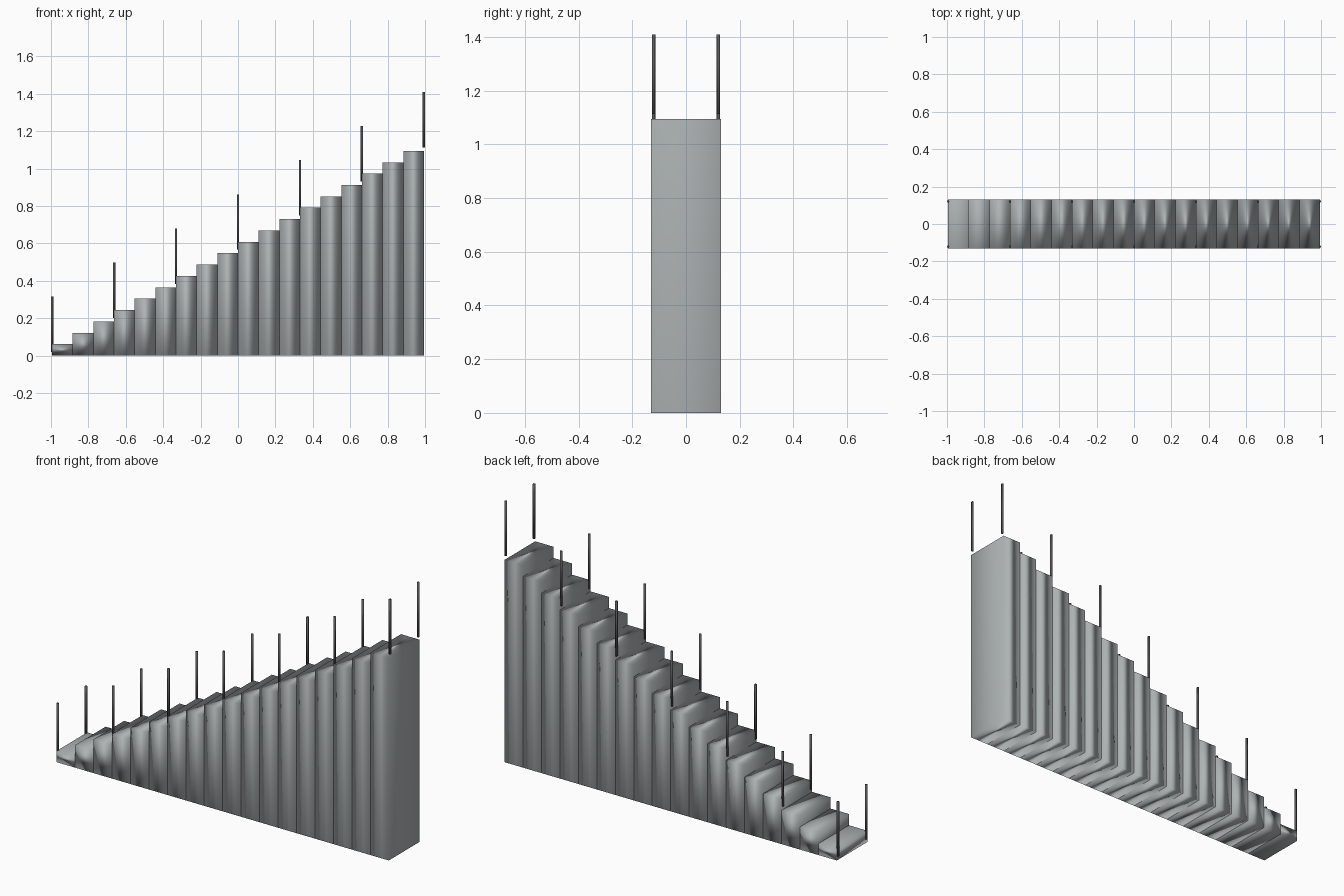
import bpy

cube = bpy.data.objects.get("Cube")
if cube:
    bpy.data.objects.remove(cube, do_unlink=True)

STEPS = 18
HALF_LENGTH = 0.994
RUN = 2 * HALF_LENGTH / STEPS
RISE = 0.0608
HALF_WIDTH = 0.131
POST_RADIUS = 0.0065
POST_HEIGHT = 0.296
POST_GAP = 0.019
POST_Y = 0.121


def make_material(name, colour):
    mat = bpy.data.materials.new(name)
    mat.use_nodes = True
    mat.diffuse_color = colour
    mat.node_tree.nodes["Principled BSDF"].inputs["Base Color"].default_value = colour
    return mat


def finish(name, mat):
    obj = bpy.context.object
    obj.name = name
    obj.data.materials.append(mat)
    bpy.ops.object.shade_smooth()
    return obj


concrete = make_material("concrete grey", (0.42, 0.45, 0.455, 1))
metal = make_material("dark metal", (0.1, 0.1, 0.1, 1))

# Solid step blocks, each reaching the ground, with soft blended shading
for i in range(STEPS):
    height = RISE * (i + 1)
    x = -HALF_LENGTH + RUN * (i + 0.5)
    bpy.ops.mesh.primitive_cube_add(size=1, location=(x, 0, height / 2))
    step = finish(f"step_{i + 1}", concrete)
    step.scale = (RUN, 2 * HALF_WIDTH, height)

# Railing posts in pairs, one pair every third step
for i in range(0, STEPS + 1, 3):
    for side, y in (("front", -POST_Y), ("back", POST_Y)):
        z = RISE * i + POST_GAP + POST_HEIGHT / 2
        bpy.ops.mesh.primitive_cylinder_add(
            vertices=8, radius=POST_RADIUS, depth=POST_HEIGHT,
            location=(-HALF_LENGTH + RUN * i, y, z))
        finish(f"{side}_post_{i // 3 + 1}", metal)
